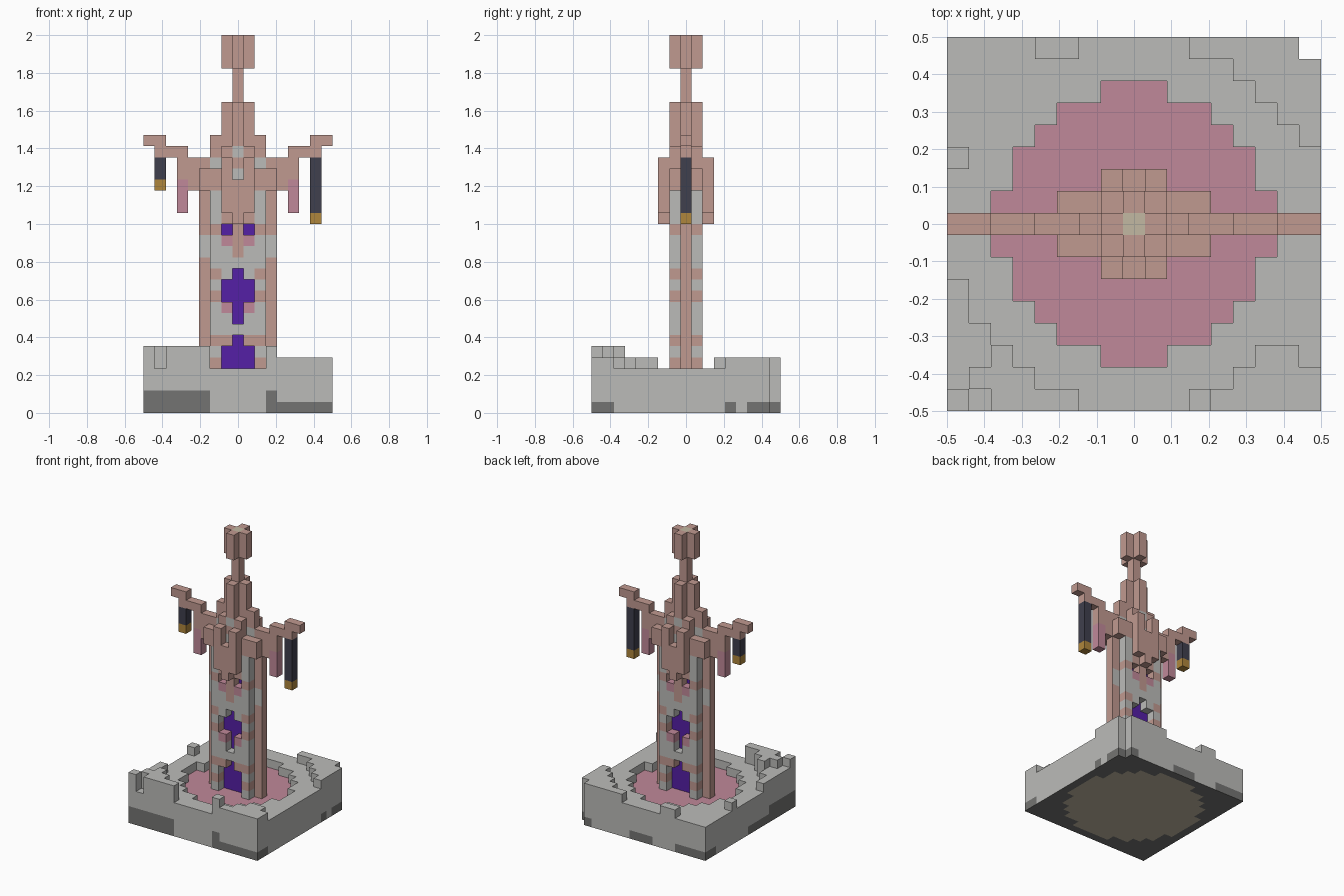
import bpy
import bmesh
from mathutils import Vector

if "Cube" in bpy.data.objects:
    bpy.data.objects.remove(bpy.data.objects["Cube"], do_unlink=True)

UNIT = 1 / 17  # edge length of one block

PALETTE = {
    "stone": (0.50, 0.50, 0.485),
    "dark_stone": (0.175, 0.175, 0.17),
    "terracotta": (0.53, 0.32, 0.28),
    "pink": (0.53, 0.25, 0.32),
    "purple": (0.09, 0.014, 0.38),
    "charcoal": (0.05, 0.05, 0.075),
    "gold": (0.43, 0.24, 0.045),
    "sand": (0.54, 0.48, 0.36),
}
MATERIALS = {}
for title, rgb in PALETTE.items():
    mat = bpy.data.materials.new(title)
    mat.use_nodes = True
    mat.diffuse_color = (*rgb, 1)
    mat.node_tree.nodes["Principled BSDF"].inputs["Base Color"].default_value = (*rgb, 1)
    MATERIALS[title] = mat

AXES = [Vector(a) * s for a in ((1, 0, 0), (0, 1, 0), (0, 0, 1)) for s in (1, -1)]


def span(a, b):
    return range(a, b + 1)


def box(xs, ys, zs):
    return {(i, j, k) for i in xs for j in ys for k in zs}


def blocks(name, cells, paint):
    """Skin a set of grid cells; paint is a colour name or a rule (i, j, k, normal)."""
    bm = bmesh.new()
    used = []
    for cell in sorted(cells):
        centre = Vector(cell) + Vector((0, 0, 0.5))
        for n in AXES:
            if tuple(int(c) for c in Vector(cell) + n) in cells:
                continue
            u = Vector((n.y, n.z, n.x))
            w = n.cross(u)
            ring = [(u + w), (w - u), (-u - w), (u - w)]
            face = bm.faces.new([bm.verts.new((centre + (n + r) / 2) * UNIT) for r in ring])
            colour = paint if isinstance(paint, str) else paint(*cell, n)
            if colour not in used:
                used.append(colour)
            face.material_index = used.index(colour)
    bmesh.ops.remove_doubles(bm, verts=bm.verts, dist=UNIT / 100)
    mesh = bpy.data.meshes.new(name)
    bm.to_mesh(mesh)
    bm.free()
    for colour in used:
        mesh.materials.append(MATERIALS[colour])
    obj = bpy.data.objects.new(name, mesh)
    bpy.context.collection.objects.link(obj)
    return obj


SIDES = (-1, 1)
ALL = span(-8, 8)

# Plinth with a sunken round floor
FLOOR = [6, 6, 5, 5, 4, 3, 1]


def in_floor(i, j):
    return abs(j) < len(FLOOR) and abs(i) <= FLOOR[abs(j)]


def plinth_paint(i, j, k, n):
    if n.z > 0:
        return "pink" if in_floor(i, j) else "stone"
    if n.z < 0:
        return "sand" if i * i + j * j < 56 else "dark_stone"
    if n.y < 0:
        depth = 2 if i <= -3 or i == 3 else 1 if i > 3 else 0
    elif n.x > 0:
        depth = 1 if j <= -7 or j == 4 or j >= 6 else 0
    elif n.y > 0:
        depth = 1 if i >= 7 or i <= -5 or abs(i) <= 1 else 0
    else:
        depth = 2 if j <= -4 else 1 if j <= 0 or j >= 7 else 0
    return "dark_stone" if k < depth else "stone"


plinth = {c for c in box(ALL, ALL, range(4)) if not (c[2] == 3 and in_floor(*c[:2]))}
plinth -= box([8], [8], range(4))
blocks("plinth", plinth, plinth_paint)

# Ruined rim: stepped corner walls and loose stones
rim = set()
for row, start in zip((8, 7, 6, 5, 4), (3, 5, 6, 7, 8)):
    rim |= box(span(start, 8), [row], [4])
rim -= box([8], [8], [4])
for column, end in zip(span(-8, -3), (-3, -5, -6, -7, -8, -8)):
    rim |= box([column], span(-8, end), [4])
rim -= box([-7], [-8], [4])
rim |= box(span(3, 8), [-8], [4]) | box(span(5, 8), [-7], [4]) | box([6, 7], [-6], [4])
rim |= box([-4, -3], [8], [4]) | box([-8], [3], [4])
# upper course
rim |= box([-8, 3, *span(-6, -3)], [-8], [5]) | box(span(-7, -5), [-7], [5])
rim |= box([-6], [-6], [5])
blocks("rim_wall", rim, "stone")

# Tower core, glowing where the windows open
def core_paint(i, j, k, n):
    if abs(i) == 3:
        return "stone" if n.y and k in (14, 15) else "terracotta"
    return "purple" if abs(i) <= 1 and k < 17 else "stone"


blocks("tower_core", box(span(-3, 3), [0], span(3, 19)), core_paint)

# Front and back walls with window openings
openings = box(span(-1, 1), SIDES, [3, 4, 5, 10, 11])
openings |= box([0], SIDES, [6, 8, 9, 12]) | box(SIDES, SIDES, [16])


def wall_paint(i, j, k, n):
    if abs(i) == 2:
        return "terracotta" if k in (4, 6, 10, 12, 16) else "stone"
    if i == 0:
        return "terracotta" if k >= 14 else "stone"
    if k in (9, 15):
        return "pink"
    return "terracotta" if k in (6, 17) else "stone"


for side, label in zip(SIDES, ("front", "back")):
    wall = box(span(-2, 2), [side], span(3, 19)) - openings
    blocks(label + "_wall", wall, wall_paint)
    # Hanging spike ornament under the crown
    crest = box(SIDES, [2 * side], span(18, 22)) | box([0], [2 * side], span(17, 20))
    blocks(label + "_crest", crest, "terracotta")

# Crown and stepped spire base
def crown_paint(i, j, k, n):
    if n.y and ((i == 0 and k in (21, 23)) or (abs(i) == 2 and k == 22)):
        return "stone"
    return "terracotta"


crown = box(span(-4, 4), [0], [20]) | box(span(-5, 5), [0], [21, 22])
crown |= box(span(-3, 3), SIDES, [20, 21]) | box(span(-1, 1), SIDES, [22, 23])
crown |= box(span(-2, 2), [0], [23, 24]) | box([0], SIDES, [24])
blocks("crown", crown, crown_paint)


# Spire: cross-shaped shaft, thin pole and cross-shaped finial
def cross(zs):
    return box(span(-1, 1), [0], zs) | box([0], span(-1, 1), zs)


blocks("spire_shaft", cross(span(25, 27)), "terracotta")
blocks("spire_pole", box([0], [0], span(28, 30)), "terracotta")
blocks("finial", cross(span(31, 33)),
       lambda i, j, k, n: "sand" if i == j == 0 and n.z > 0 else "terracotta")

# Arms with hanging banners; the left dark banner is longer
for side, label, low in ((-1, "right", 20), (1, "left", 17)):
    arm = box([side * i for i in (5, 6, 7)], [0], [23]) | box([side * 7, side * 8], [0], [24])
    blocks(label + "_arm", arm, "terracotta")
    blocks(label + "_pink_banner", box([side * 5], [0], span(18, 20)), "pink")
    blocks(label + "_dark_banner", box([side * 7], [0], span(low + 1, 22)), "charcoal")
    blocks(label + "_banner_tip", box([side * 7], [0], [low]), "gold")
